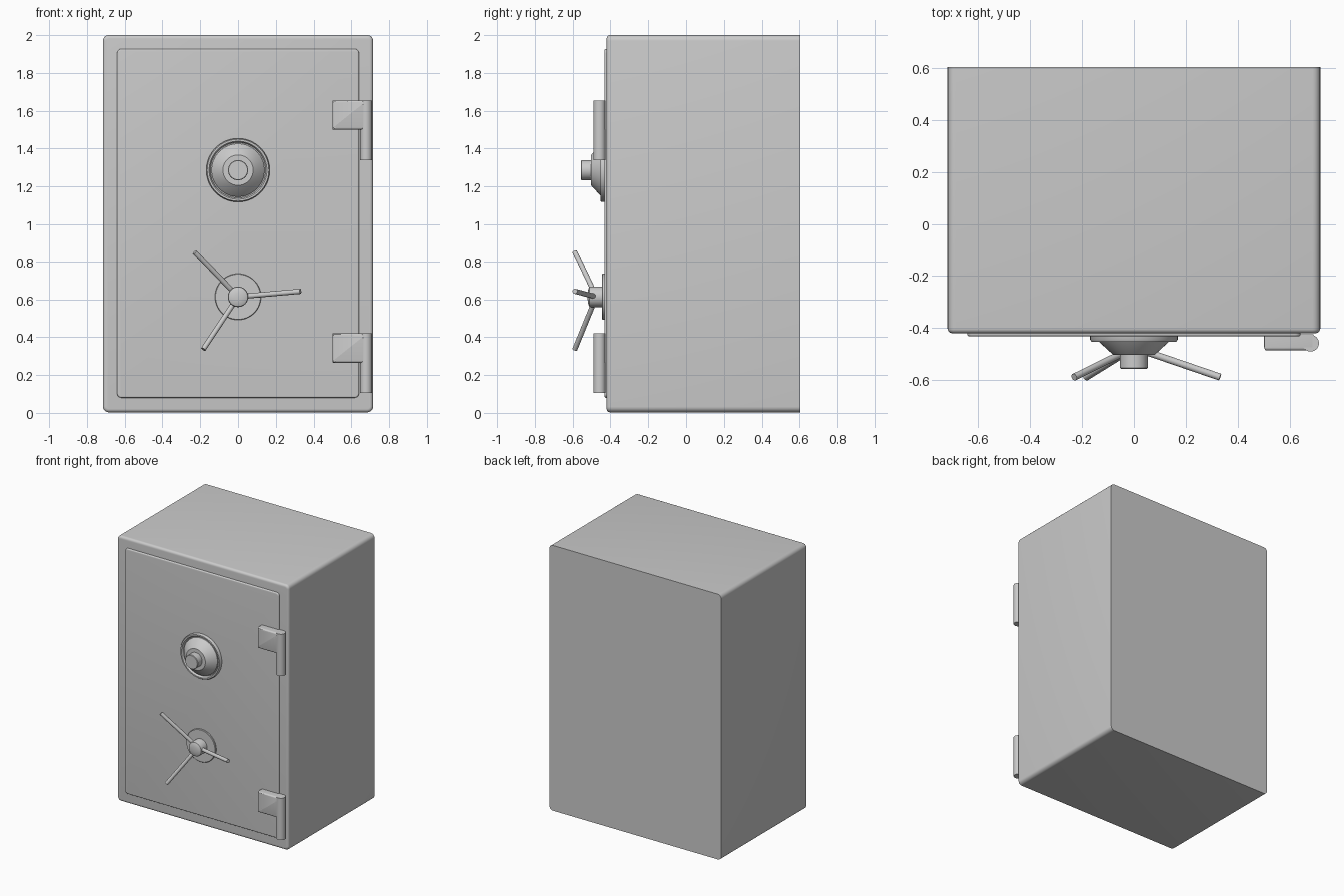
import bpy, bmesh, math
from mathutils import Vector, Matrix

if "Cube" in bpy.data.objects:
    bpy.data.objects.remove(bpy.data.objects["Cube"])


def finish(bm, name, angle=35):
    bmesh.ops.recalc_face_normals(bm, faces=bm.faces)
    mesh = bpy.data.meshes.new(name)
    bm.to_mesh(mesh)
    bm.free()
    ob = bpy.data.objects.new(name, mesh)
    bpy.context.collection.objects.link(ob)
    bpy.ops.object.select_all(action='DESELECT')
    ob.select_set(True)
    bpy.context.view_layer.objects.active = ob
    bpy.ops.object.shade_smooth_by_angle(angle=math.radians(angle))
    return ob


def add_box(bm, lo, hi, corner, front, seg=5):
    """Box with rounded corners seen from the front and a softened front rim; back stays sharp."""
    lo, hi = Vector(lo), Vector(hi)
    size, mid = hi - lo, (lo + hi) / 2
    part = bmesh.new()
    bmesh.ops.create_cube(part, size=1,
                          matrix=Matrix.Translation(mid) @ Matrix.Diagonal((*size, 1)))
    along = [e for e in part.edges
             if abs(e.verts[0].co.y - e.verts[1].co.y) > size.y * 0.9]
    bmesh.ops.bevel(part, geom=along, offset=corner, segments=seg, profile=0.5, affect='EDGES')
    rim = [e for e in part.edges if all(abs(v.co.y - lo.y) < 1e-5 for v in e.verts)]
    bmesh.ops.bevel(part, geom=rim, offset=front, segments=seg, profile=0.5, affect='EDGES')
    temp = bpy.data.meshes.new("temp")
    part.to_mesh(temp)
    part.free()
    bm.from_mesh(temp)
    bpy.data.meshes.remove(temp)


def box(name, *args):
    bm = bmesh.new()
    add_box(bm, *args)
    return finish(bm, name)


def lathe(name, profile, z, steps=64):
    """Turn (radius, y) points about a line along y at height z."""
    bm = bmesh.new()
    verts = [bm.verts.new((r, y, z)) for r, y in profile]
    edges = [bm.edges.new(p) for p in zip(verts, verts[1:])]
    bmesh.ops.spin(bm, geom=verts + edges, cent=(0, 0, z), axis=(0, 1, 0),
                   angle=math.tau, steps=steps)
    bmesh.ops.remove_doubles(bm, verts=bm.verts, dist=1e-5)
    return finish(bm, name)


def add_rod(bm, a, b, radius, seg=20):
    a, b = Vector(a), Vector(b)
    rot = Vector((0, 0, 1)).rotation_difference(b - a).to_matrix().to_4x4()
    bmesh.ops.create_cone(bm, cap_ends=True, segments=seg, radius1=radius, radius2=radius,
                          depth=(b - a).length, matrix=Matrix.Translation((a + b) / 2) @ rot)


# Cabinet and door
box("cabinet", (-0.715, -0.42, 0.003), (0.715, 0.603, 2.0), 0.03, 0.018)
box("door", (-0.64, -0.432, 0.08), (0.64, -0.38, 1.927), 0.022, 0.008)

# Combination dial: outer ring with groove, conical dial, knob
DIAL_Z = 1.286
lathe("dial_ring", [(0, -0.42), (0.168, -0.42), (0.168, -0.445), (0.163, -0.453),
                    (0.153, -0.453), (0.148, -0.447), (0.146, -0.436), (0, -0.436)], DIAL_Z)
lathe("dial_cone", [(0, -0.43), (0.14, -0.43), (0.14, -0.445), (0.135, -0.452),
                    (0.085, -0.498), (0.08, -0.502), (0, -0.502)], DIAL_Z)
lathe("dial_knob", [(0, -0.49), (0.053, -0.49), (0.053, -0.552), (0.05, -0.556),
                    (0, -0.556)], DIAL_Z)

# Handle: base plate, domed hub, three splayed spokes
HUB_Z = 0.613
lathe("handle_plate", [(0, -0.42), (0.122, -0.42), (0.122, -0.441), (0.119, -0.444),
                       (0, -0.444)], HUB_Z)
lathe("handle_hub", [(0, -0.43), (0.054, -0.43), (0.054, -0.505), (0.051, -0.512),
                     (0.04, -0.517), (0.02, -0.52), (0, -0.521)], HUB_Z)
for i, deg in enumerate((5, 133.8, 236.5)):
    dx, dz = math.cos(math.radians(deg)), math.sin(math.radians(deg))
    bm = bmesh.new()
    add_rod(bm, (0.03 * dx, -0.485, HUB_Z + 0.03 * dz),
            (0.332 * dx, -0.588, HUB_Z + 0.332 * dz), 0.0135)
    finish(bm, f"handle_spoke_{i + 1}")

# Hinges: leaf on the door and long barrel at the edge
for name, z in (("upper_hinge", 1.34), ("lower_hinge", 0.105)):
    bm = bmesh.new()
    add_box(bm, (0.5, -0.486, z + 0.16), (0.69, -0.425, z + 0.315), 0.004, 0.012)
    add_rod(bm, (0.678, -0.458, z), (0.678, -0.458, z + 0.315), 0.032, 32)
    finish(bm, name)
